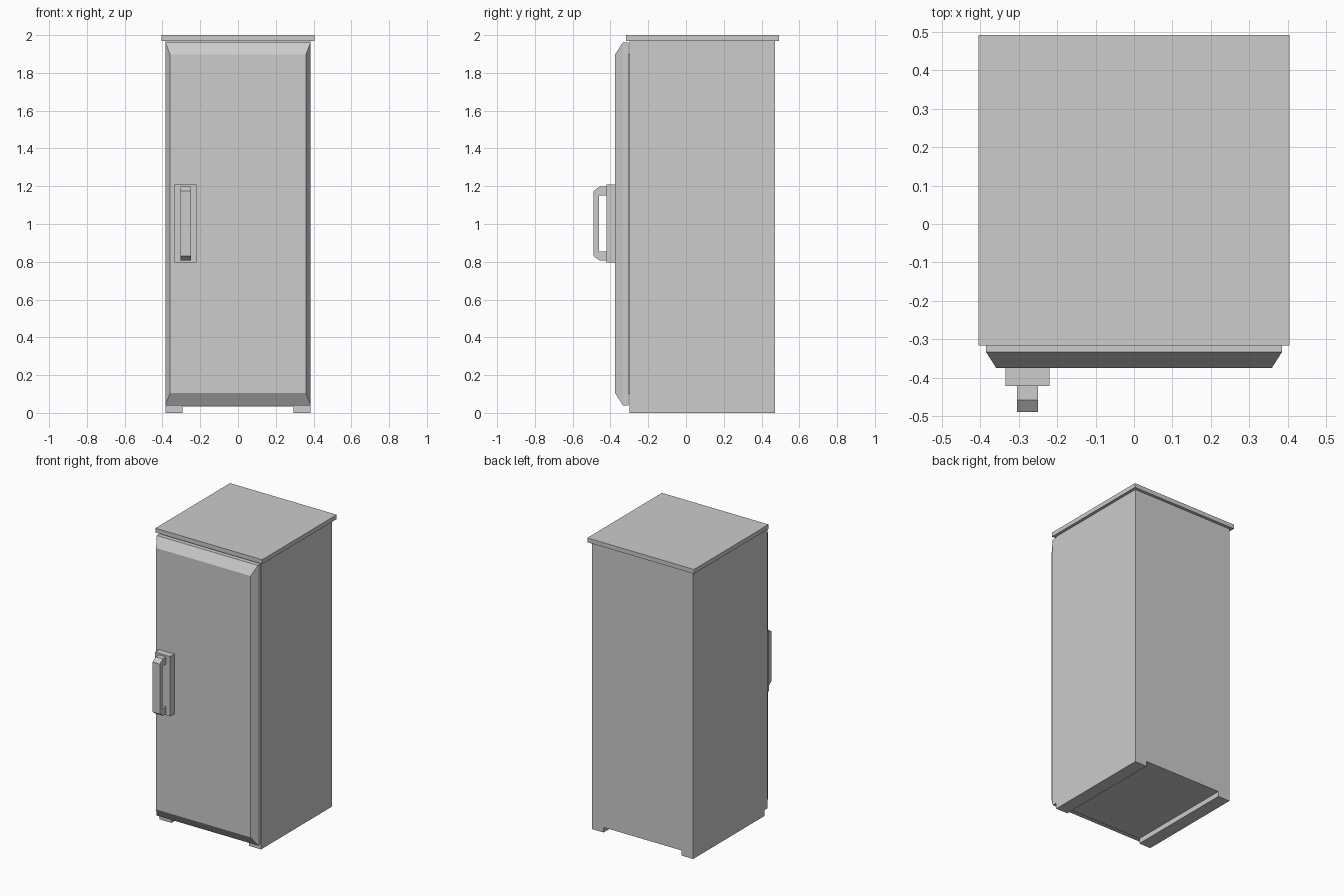
import bpy
import bmesh
from mathutils import Vector

default_cube = bpy.data.objects.get("Cube")
if default_cube:
    bpy.data.objects.remove(default_cube, do_unlink=True)

grey = bpy.data.materials.new("light_grey")
grey.use_nodes = True
COLOUR = (0.604, 0.604, 0.604, 1)
grey.diffuse_color = COLOUR
grey.node_tree.nodes["Principled BSDF"].inputs["Base Color"].default_value = COLOUR


def finish(name, bm):
    """Turn a bmesh into a named, coloured object."""
    bmesh.ops.recalc_face_normals(bm, faces=bm.faces[:])
    mesh = bpy.data.meshes.new(name)
    bm.to_mesh(mesh)
    bm.free()
    mesh.materials.append(grey)
    obj = bpy.data.objects.new(name, mesh)
    bpy.context.collection.objects.link(obj)
    return obj


def box(name, x, y, z, front_inset=(0, 0)):
    """Box from (min, max) ranges; the front face can be drawn in."""
    bm = bmesh.new()
    bmesh.ops.create_cube(bm, size=1)
    for v in bm.verts:
        sx, sy, sz = (1 if c > 0 else 0 for c in v.co)
        v.co = (x[sx], y[sy], z[sz])
        if sy == 0:
            v.co.x += front_inset[0] * (1 - 2 * sx)
            v.co.z += front_inset[1] * (1 - 2 * sz)
    return finish(name, bm)


def extrude_profile(name, points, offset):
    """Extrude a closed outline along an offset vector."""
    bm = bmesh.new()
    face = bm.faces.new([bm.verts.new(p) for p in points])
    result = bmesh.ops.extrude_face_region(bm, geom=[face], use_keep_orig=True)
    moved = [g for g in result["geom"] if isinstance(g, bmesh.types.BMVert)]
    bmesh.ops.translate(bm, verts=moved, vec=Vector(offset))
    return finish(name, bm)


# Cabinet with a runner along each side of its underside
WIDTH, RUNNER, CLEARANCE = 0.385, 0.295, 0.035
FRONT, BACK = -0.30, 0.472
half = [(RUNNER, CLEARANCE), (RUNNER, 0), (WIDTH, 0), (WIDTH, 1.97)]
outline = half + [(-x, z) for x, z in reversed(half)]
extrude_profile("cabinet", [(x, FRONT, z) for x, z in outline],
                (0, BACK - FRONT, 0))

# Overhanging top
box("top_panel", (-0.405, 0.405), (-0.317, 0.492), (1.97, 2.0))

# Door: seal, straight-sided rim and bevelled front
box("door_seal", (-0.365, 0.365), (-0.305, -0.299), (0.10, 1.90))
box("door_rim", (-WIDTH, WIDTH), (-0.334, -0.304), (0.04, 1.962))
box("door_front", (-WIDTH, WIDTH), (-0.375, -0.334), (0.04, 1.962),
    front_inset=(0.026, 0.064))

# Handle: mounting plate and chamfered grip
box("handle_plate", (-0.335, -0.22), (-0.422, -0.374), (0.797, 1.208))
MIDDLE = 1.0025
upper = [(-0.422, 0.1475), (-0.46, 0.1475)]
outer = [(-0.49, 0.172), (-0.458, 0.195), (-0.422, 0.195)]
grip = ([(y, MIDDLE + h) for y, h in outer]
        + [(y, MIDDLE + h) for y, h in upper]
        + [(y, MIDDLE - h) for y, h in reversed(upper)]
        + [(y, MIDDLE - h) for y, h in reversed(outer)])
extrude_profile("handle_grip", [(-0.305, y, z) for y, z in grip], (0.055, 0, 0))
